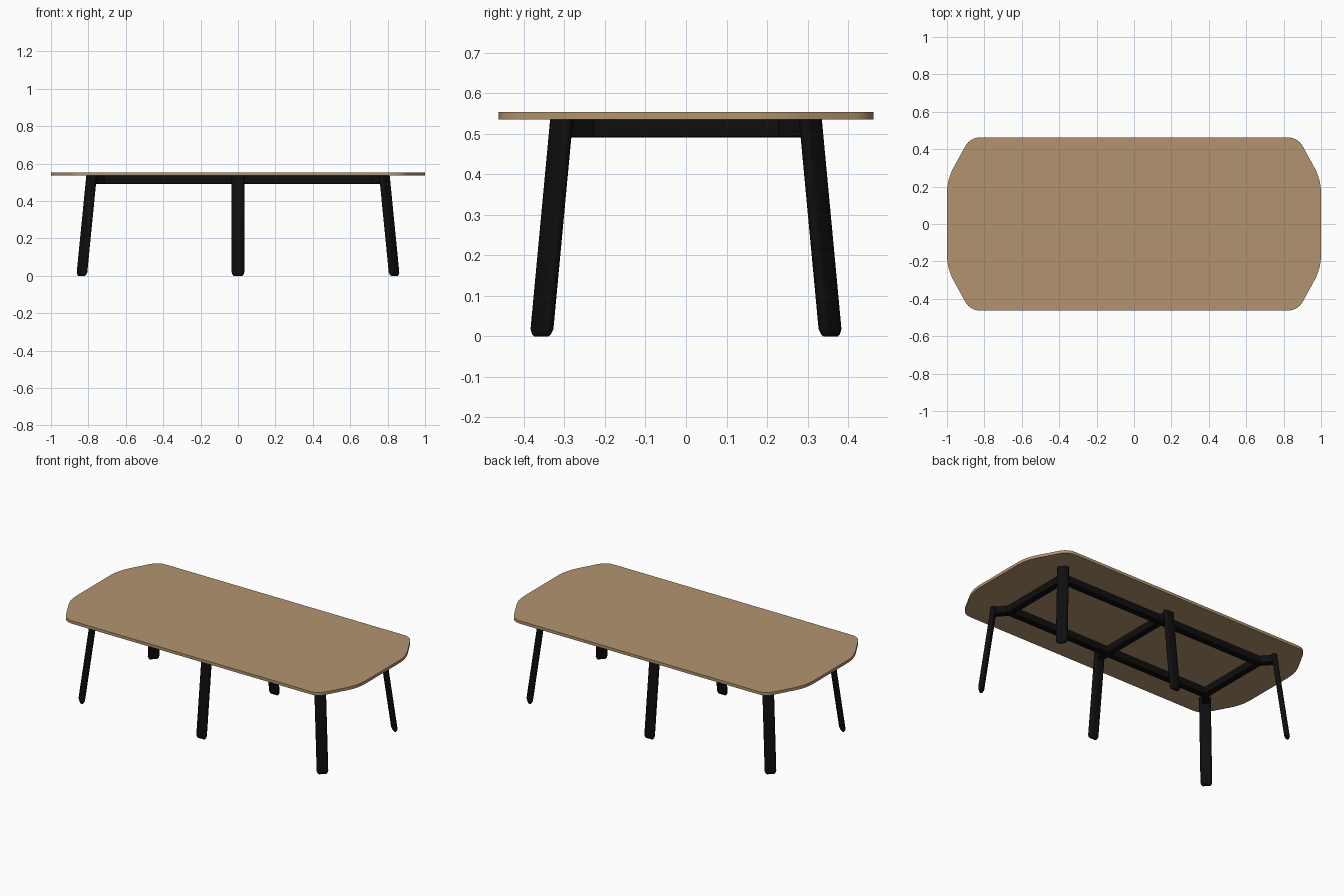
import bpy, bmesh, math
from mathutils import Vector

if "Cube" in bpy.data.objects:
    bpy.data.objects.remove(bpy.data.objects["Cube"])


def material(name, col):
    m = bpy.data.materials.new(name)
    m.diffuse_color = (*col, 1)
    m.use_nodes = True
    m.node_tree.nodes["Principled BSDF"].inputs["Base Color"].default_value = m.diffuse_color
    return m


wood = material("light wood", (0.45, 0.295, 0.163))
black = material("black metal", (0.0045, 0.0045, 0.0045))


def loft(name, rings, mat):
    """Skin a stack of equal-length rings and cap both ends."""
    bm = bmesh.new()
    vs = [[bm.verts.new(p) for p in r] for r in rings]
    n = len(vs[0])
    for a, b in zip(vs, vs[1:]):
        for i in range(n):
            j = (i + 1) % n
            bm.faces.new((a[i], a[j], b[j], b[i]))
    bm.faces.new(vs[0][::-1])
    bm.faces.new(vs[-1])
    bmesh.ops.recalc_face_normals(bm, faces=bm.faces)
    me = bpy.data.meshes.new(name)
    bm.to_mesh(me)
    bm.free()
    me.materials.append(mat)
    ob = bpy.data.objects.new(name, me)
    bpy.context.collection.objects.link(ob)
    bpy.ops.object.select_all(action='DESELECT')
    ob.select_set(True)
    bpy.context.view_layer.objects.active = ob
    bpy.ops.object.shade_smooth_by_angle(angle=math.radians(35))
    return ob


def rounded(points, cuts, steps=8):
    """Round each polygon corner, cuts = distance trimmed from it."""
    out = []
    for i, p in enumerate(points):
        p = Vector(p)
        a = p + (Vector(points[i - 1]) - p).normalized() * cuts[i]
        b = p + (Vector(points[(i + 1) % len(points)]) - p).normalized() * cuts[i]
        for k in range(steps + 1):
            t = k / steps
            out.append(a * (1 - t) ** 2 + p * 2 * t * (1 - t) + b * t * t)
    return out


# Table top: clipped, rounded rectangle
TOP, UNDER = 0.553, 0.535
q = [(1, 0.238), (0.876, 0.463)]
poly = q + [(-x, y) for x, y in q[::-1]] + [(-x, -y) for x, y in q] + [(x, -y) for x, y in q[::-1]]
cut = [0.075, 0.055, 0.055, 0.075] * 2
outline = rounded(poly, cut)
loft("table_top", [[(p.x, p.y, z) for p in outline] for z in (UNDER, TOP)], wood)


def leg(name, top, foot, out):
    """Splayed flat-oval leg, its thin side facing the direction out."""
    w, t = 0.067, 0.031
    out = Vector(out).normalized()
    side = Vector((-out.y, out.x))
    rings = []
    for z, inset in ((0, 0.010), (0.005, 0.005), (0.018, 0), (UNDER, 0)):
        r = t / 2 - inset
        c = Vector(foot).lerp(Vector(top), z / UNDER)
        ring = []
        for sgn in (1, -1):
            for k in range(9):
                a = math.pi * (k / 8 - 0.5)
                u = sgn * ((w - t) / 2 + r * math.cos(a))
                v = sgn * r * math.sin(a)
                p = c + side * u + out * v
                ring.append((p.x, p.y, z))
        rings.append(ring)
    loft(name, rings, black)


def bar(name, a, b, width=0.04):
    """Straight under-frame bar with softened lower edges."""
    a, b = Vector(a), Vector(b)
    d = (b - a).normalized()
    n = Vector((-d.y, d.x)) * width / 2
    sec = [(-1, UNDER), (1, UNDER), (1, 0.494), (0.8, 0.490), (-0.8, 0.490), (-1, 0.494)]
    loft(name, [[(*(p + n * s), z) for s, z in sec] for p in (a, b)], black)


FX, FY = 0.725, 0.235   # under-frame corner position
for sy, row in ((-1, "front"), (1, "back")):
    bar(row + "_long_rail", (-FX, sy * FY), (FX, sy * FY))
    leg(row + "_middle_leg", (0, sy * 0.304), (0, sy * 0.362), (0, sy))
    for sx, col in ((-1, "left"), (1, "right")):
        leg(f"{row}_{col}_leg", (sx * 0.783, sy * 0.307), (sx * 0.836, sy * 0.357), (sx, sy))
        bar(f"{row}_{col}_corner_brace", (sx * (FX - 0.01), sy * (FY - 0.01)), (sx * 0.787, sy * 0.305))

# Cross bars
for sx, col in ((-1, "left"), (1, "right")):
    bar(col + "_cross_bar", (sx * FX, -FY - 0.01), (sx * FX, FY + 0.01))
bar("middle_cross_bar", (0, -0.305), (0, 0.305))
